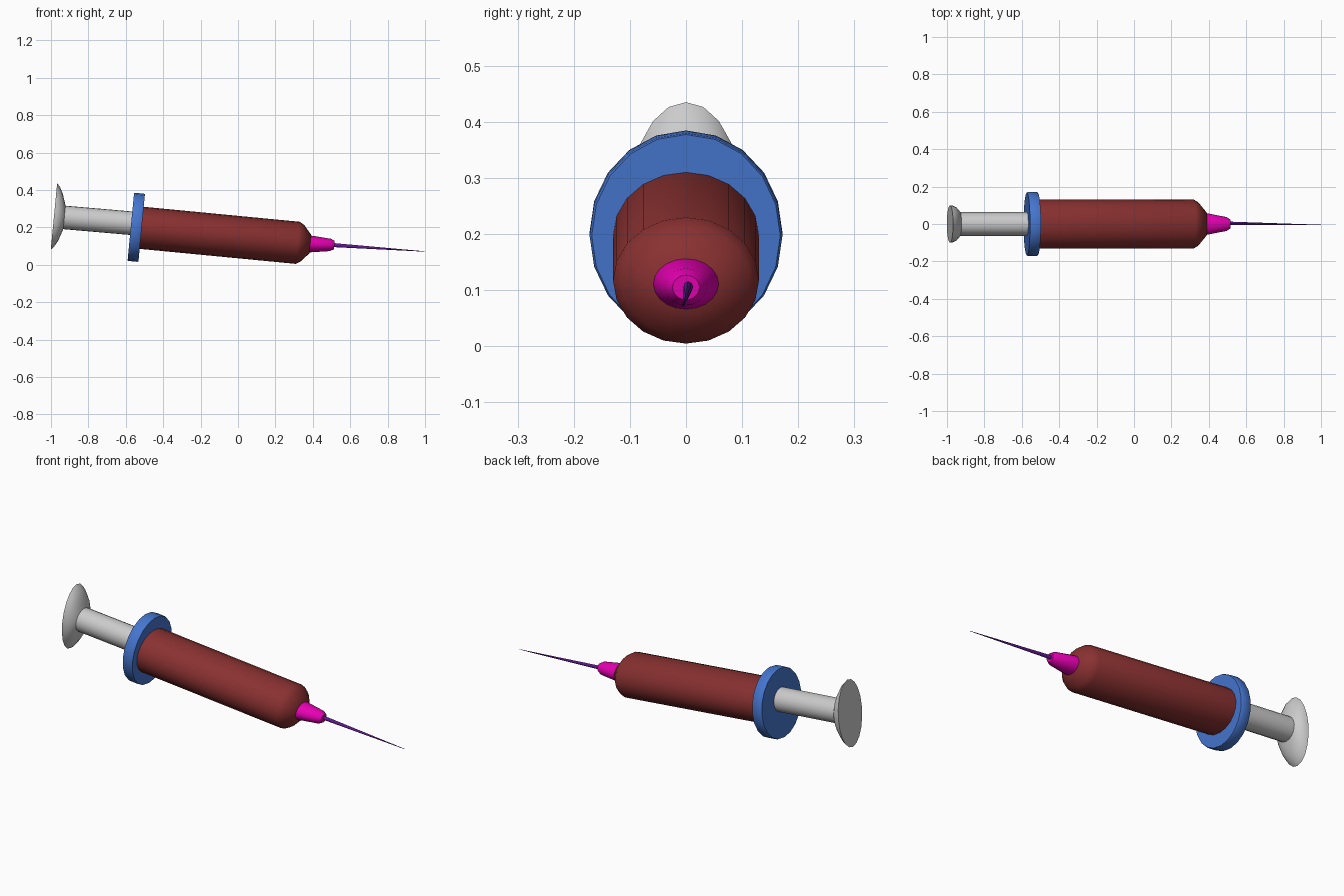
import bpy, bmesh, math
from mathutils import Vector

if "Cube" in bpy.data.objects:
    bpy.data.objects.remove(bpy.data.objects["Cube"])

TILT = math.radians(5.5)
UP = Vector((math.sin(TILT), 0, math.cos(TILT)))   # ring direction across the tilted axis
SIDE = Vector((0, 1, 0))


def material(name, rgb):
    m = bpy.data.materials.new(name)
    m.diffuse_color = (*rgb, 1)
    m.use_nodes = True
    m.node_tree.nodes["Principled BSDF"].inputs["Base Color"].default_value = m.diffuse_color
    return m


def loft(name, start, end, rings, mat=None, sides=20):
    """Elliptical rings (fraction along axis, y radius, z radius) joined into a closed body."""
    start, end = Vector(start), Vector(end)
    bm = bmesh.new()
    loops = []
    for t, ry, rz in rings:
        c = start.lerp(end, t)
        loops.append([bm.verts.new(c + SIDE * ry * math.sin(a) + UP * rz * math.cos(a))
                      for a in (2 * math.pi * i / sides for i in range(sides))])
    for a, b in zip(loops, loops[1:]):
        for i in range(sides):
            j = (i + 1) % sides
            bm.faces.new((a[i], a[j], b[j], b[i]))
    bm.faces.new(loops[0])
    bm.faces.new(loops[-1])
    bmesh.ops.recalc_face_normals(bm, faces=bm.faces[:])
    me = bpy.data.meshes.new(name)
    bm.to_mesh(me)
    bm.free()
    ob = bpy.data.objects.new(name, me)
    bpy.context.collection.objects.link(ob)
    if mat:
        me.materials.append(mat)
    bpy.ops.object.select_all(action='DESELECT')
    ob.select_set(True)
    bpy.context.view_layer.objects.active = ob
    bpy.ops.object.shade_smooth_by_angle(angle=math.radians(50))
    return ob


red = material("barrel_red", (0.25, 0.03, 0.03))
blue = material("flange_blue", (0.06, 0.18, 0.62))
pink = material("hub_pink", (0.8, 0.0, 0.45))
purple = material("needle_purple", (0.12, 0.01, 0.3))

# plunger: flared thumb pad and rod in one body
loft("plunger", (-0.984, 0, 0.258), (-0.54, 0, 0.2195),
     [(0, 0.1, 0.178), (0.035, 0.098, 0.162), (0.08, 0.088, 0.125),
      (0.11, 0.073, 0.085), (0.125, 0.063, 0.063), (1, 0.063, 0.063)])

# finger flange
loft("finger_flange", (-0.573, 0, 0.203), (-0.515, 0, 0.1973),
     [(0, 0.168, 0.181), (0.1, 0.172, 0.183), (0.9, 0.172, 0.183), (1, 0.168, 0.181)], blue)

# barrel with tapered nose
loft("barrel", (-0.53, 0, 0.199), (0.386, 0, 0.111),
     [(0, 0.13, 0.113), (0.928, 0.13, 0.113), (0.955, 0.115, 0.098), (1, 0.064, 0.05)], red)

# needle hub
loft("needle_hub", (0.37, 0, 0.112), (0.515, 0, 0.105),
     [(0, 0.06, 0.047), (0.12, 0.058, 0.045), (0.86, 0.037, 0.033), (1, 0.024, 0.022)], pink)

# tapered needle
loft("needle", (0.5, 0.004, 0.106), (1.0, -0.005, 0.071),
     [(0, 0.009, 0.011), (1, 0.001, 0.001)], purple, sides=8)
